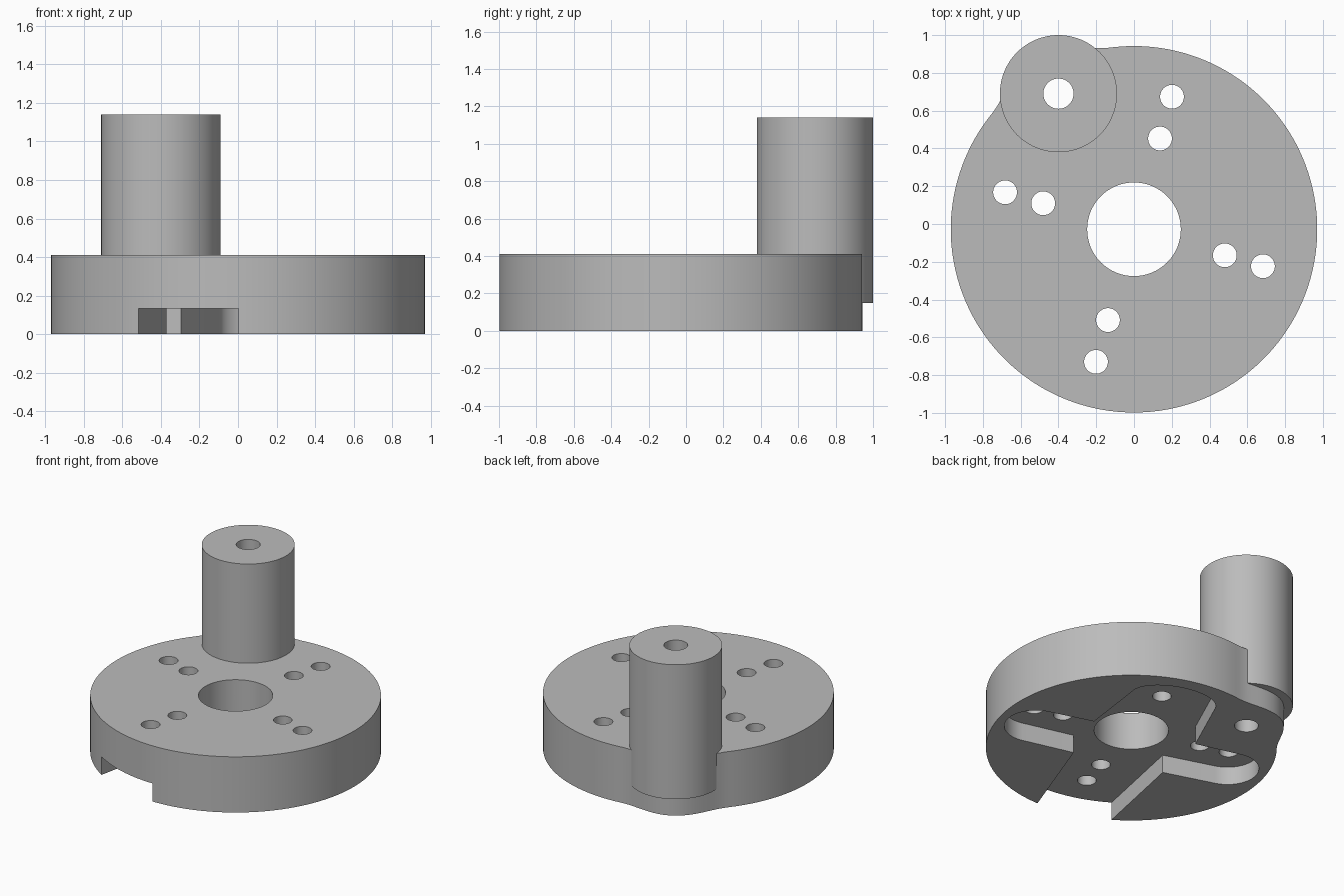
import bpy
import bmesh
from math import sin, cos, pi, radians, atan2, hypot

cube = bpy.data.objects.get("Cube")
if cube:
    bpy.data.objects.remove(cube, do_unlink=True)

AXIS_Y = -0.028                 # disc centre
PIN = (-0.40, 0.69)             # crank pin centre
TURN = radians(-16)             # rotation of the cross recess
PIN_ANGLE = atan2(PIN[1] - AXIS_Y, PIN[0])

gray = bpy.data.materials.new("plain gray")
gray.use_nodes = True
color = (0.5, 0.5, 0.5, 1)
gray.diffuse_color = color
gray.node_tree.nodes["Principled BSDF"].inputs["Base Color"].default_value = color


def prism(name, points, z0, z1):
    """Extrude a closed outline from z0 to z1."""
    bm = bmesh.new()
    face = bm.faces.new([bm.verts.new((x, y, z0)) for x, y in points])
    top = bmesh.ops.extrude_face_region(bm, geom=[face])["geom"]
    for v in top:
        if isinstance(v, bmesh.types.BMVert):
            v.co.z = z1
    bmesh.ops.recalc_face_normals(bm, faces=bm.faces)
    mesh = bpy.data.meshes.new(name)
    bm.to_mesh(mesh)
    bm.free()
    mesh.materials.append(gray)
    obj = bpy.data.objects.new(name, mesh)
    bpy.context.collection.objects.link(obj)
    return obj


def arc(cx, cy, rx, ry, start, end, steps):
    angles = [radians(start + (end - start) * i / steps) for i in range(steps + 1)]
    return [(cx + rx * cos(a), cy + ry * sin(a)) for a in angles]


def circle(x, y, r, steps=64):
    return arc(x, y, r, r, 0, 360, steps)[:-1]


def turned(x, y):
    """Recess coordinates to model coordinates."""
    return (x * cos(TURN) - y * sin(TURN),
            x * sin(TURN) + y * cos(TURN) + AXIS_Y)


def combine(target, other, operation):
    other.hide_render = True
    mod = target.modifiers.new(other.name, "BOOLEAN")
    mod.operation = operation
    mod.solver = "EXACT"
    mod.object = other
    bpy.context.view_layer.objects.active = target
    bpy.ops.object.modifier_apply(modifier=mod.name)
    bpy.data.objects.remove(other, do_unlink=True)


# Disc with a soft swelling of the rim below the pin
outline = []
steps = 180
for i in range(steps):
    a = 2 * pi * i / steps
    off = abs((a - PIN_ANGLE + pi) % (2 * pi) - pi) / radians(22)
    r = 0.97 + (0.1 * cos(off * pi / 2) ** 2 if off < 1 else 0)
    outline.append((r * cos(a), r * sin(a) + AXIS_Y))
disc = prism("crank_disc", outline, 0, 0.41)

# Crank pin, overhanging the rim
combine(disc, prism("crank_pin", circle(*PIN, 0.31, 96), 0.15, 1.14), "UNION")

# Cross recess underneath, with the front arm open through the rim
cross = [(0.37, 0.22)]
cross += arc(0, 0.69, 0.30, 0.18, 0, 180, 24)
cross += [(-0.37, 0.22)]
cross += arc(-0.70, 0.005, 0.21, 0.21, 90, 270, 24)
cross += [(-0.325, -0.215), (-0.25, -1.2), (0.25, -1.2), (0.325, -0.215)]
cross += arc(0.70, 0.005, 0.21, 0.21, -90, 90, 24)
combine(disc, prism("cross_recess", [turned(*p) for p in cross], -0.1, 0.133),
        "DIFFERENCE")

# Shaft bore, pin bore and four pairs of screw holes
holes = [(0, AXIS_Y, 0.248), (*PIN, 0.08)]
for k in range(4):
    for distance in (0.50, 0.73 if k % 2 else 0.71):
        a = k * pi / 2
        holes.append((*turned(distance * cos(a), distance * sin(a)), 0.063))
for x, y, r in holes:
    combine(disc, prism("bore", circle(x, y, r), -0.2, 1.4), "DIFFERENCE")

# Smooth round walls, crisp edges
bpy.ops.object.select_all(action="DESELECT")
disc.select_set(True)
bpy.context.view_layer.objects.active = disc
bpy.ops.object.shade_smooth_by_angle(angle=radians(25))
